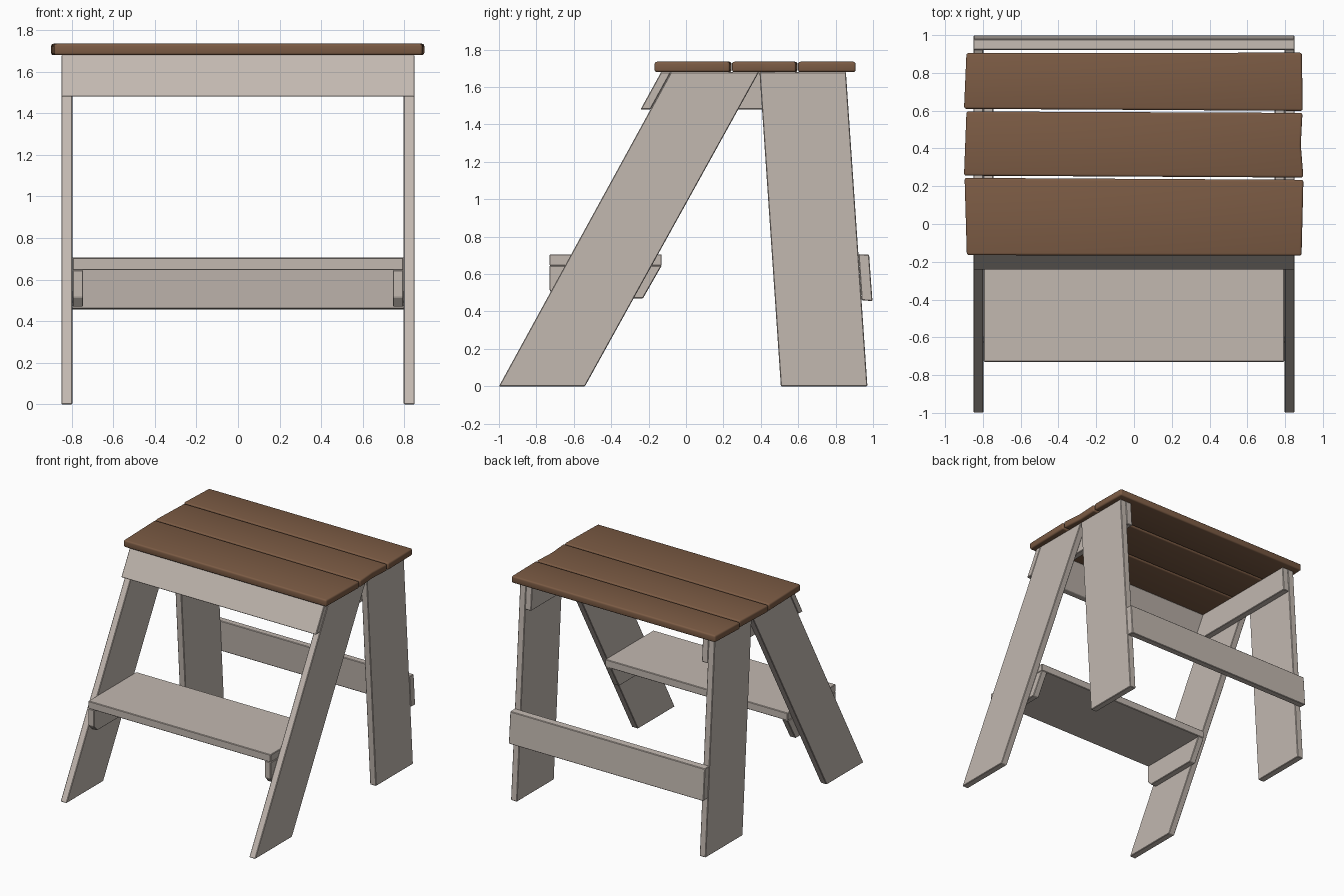
import bpy, bmesh

if "Cube" in bpy.data.objects:
    bpy.data.objects.remove(bpy.data.objects["Cube"])

def material(name, rgb):
    m = bpy.data.materials.new(name)
    m.diffuse_color = (*rgb, 1)
    m.use_nodes = True
    m.node_tree.nodes["Principled BSDF"].inputs["Base Color"].default_value = m.diffuse_color
    return m

paint = material("warm grey paint", (0.54, 0.48, 0.435))
wood = material("brown wood", (0.20, 0.105, 0.058))

def prism(name, profile, axis, lo, hi, mat, bevel=0.004, segments=1):
    """Extrude a 2D profile: axis 'x' uses (y, z) points, axis 'z' uses (x, y) points."""
    bm = bmesh.new()
    def place(p, d):
        return (d, p[0], p[1]) if axis == 'x' else (p[0], p[1], d)
    a = [bm.verts.new(place(p, lo)) for p in profile]
    b = [bm.verts.new(place(p, hi)) for p in profile]
    n = len(profile)
    bm.faces.new(a)
    bm.faces.new(b)
    for i in range(n):
        j = (i + 1) % n
        bm.faces.new((a[i], a[j], b[j], b[i]))
    bmesh.ops.recalc_face_normals(bm, faces=bm.faces)
    bmesh.ops.bevel(bm, geom=bm.edges[:], offset=bevel, segments=segments,
                    profile=0.5, affect='EDGES', clamp_overlap=True)
    me = bpy.data.meshes.new(name)
    bm.to_mesh(me)
    bm.free()
    me.materials.append(mat)
    ob = bpy.data.objects.new(name, me)
    bpy.context.collection.objects.link(ob)
    return ob

TOP = 1.68

# Legs, upper rails and step cleats, mirrored left and right: (profile, inner x, outer x)
side_parts = {
    "front_leg": ([(-1.0, 0), (-0.54, 0), (0.39, TOP), (-0.08, TOP)], 0.797, 0.85),
    "rear_leg": ([(0.507, 0), (0.97, 0), (0.855, TOP), (0.393, TOP)], 0.797, 0.85),
    "upper_rail": ([(-0.19, 1.48), (0.868, 1.48), (0.855, TOP), (-0.08, TOP)], 0.745, 0.797),
    "step_cleat": ([(-0.73, 0.645), (-0.73, 0.515), (-0.69, 0.47),
                    (-0.23, 0.47), (-0.13, 0.645)], 0.745, 0.796),
}
for name, (profile, inner, outer) in side_parts.items():
    for side, s in (("left", -1), ("right", 1)):
        prism(f"{name}_{side}", profile, 'x', s * inner, s * outer, paint)

# Cross pieces following the slope of the legs
prism("front_apron", [(-0.243, 1.48), (-0.19, 1.48), (-0.08, TOP), (-0.133, TOP)],
      'x', -0.85, 0.85, paint)
prism("rear_brace", [(0.939, 0.46), (0.997, 0.455), (0.979, 0.703), (0.922, 0.706)],
      'x', -0.85, 0.85, paint)
prism("step", [(-0.73, 0.645), (-0.13, 0.645), (-0.13, 0.705), (-0.73, 0.705)],
      'x', -0.796, 0.796, paint)

# Three slightly uneven top boards with rounded edges
boards = {
    "front_board": [(-0.885, -0.165), (0.887, -0.168), (0.897, 0.234), (-0.897, 0.244)],
    "middle_board": [(-0.90, 0.256), (0.897, 0.246), (0.883, 0.42), (0.892, 0.588), (-0.887, 0.596)],
    "back_board": [(-0.90, 0.61), (0.893, 0.599), (0.889, 0.907), (-0.887, 0.91 - 0.005)],
}
for name, outline in boards.items():
    ob = prism(name, outline, 'z', TOP, 1.735, wood, bevel=0.012, segments=3)
    bpy.context.view_layer.objects.active = ob
    ob.select_set(True)
    bpy.ops.object.shade_smooth_by_angle()
    ob.select_set(False)
